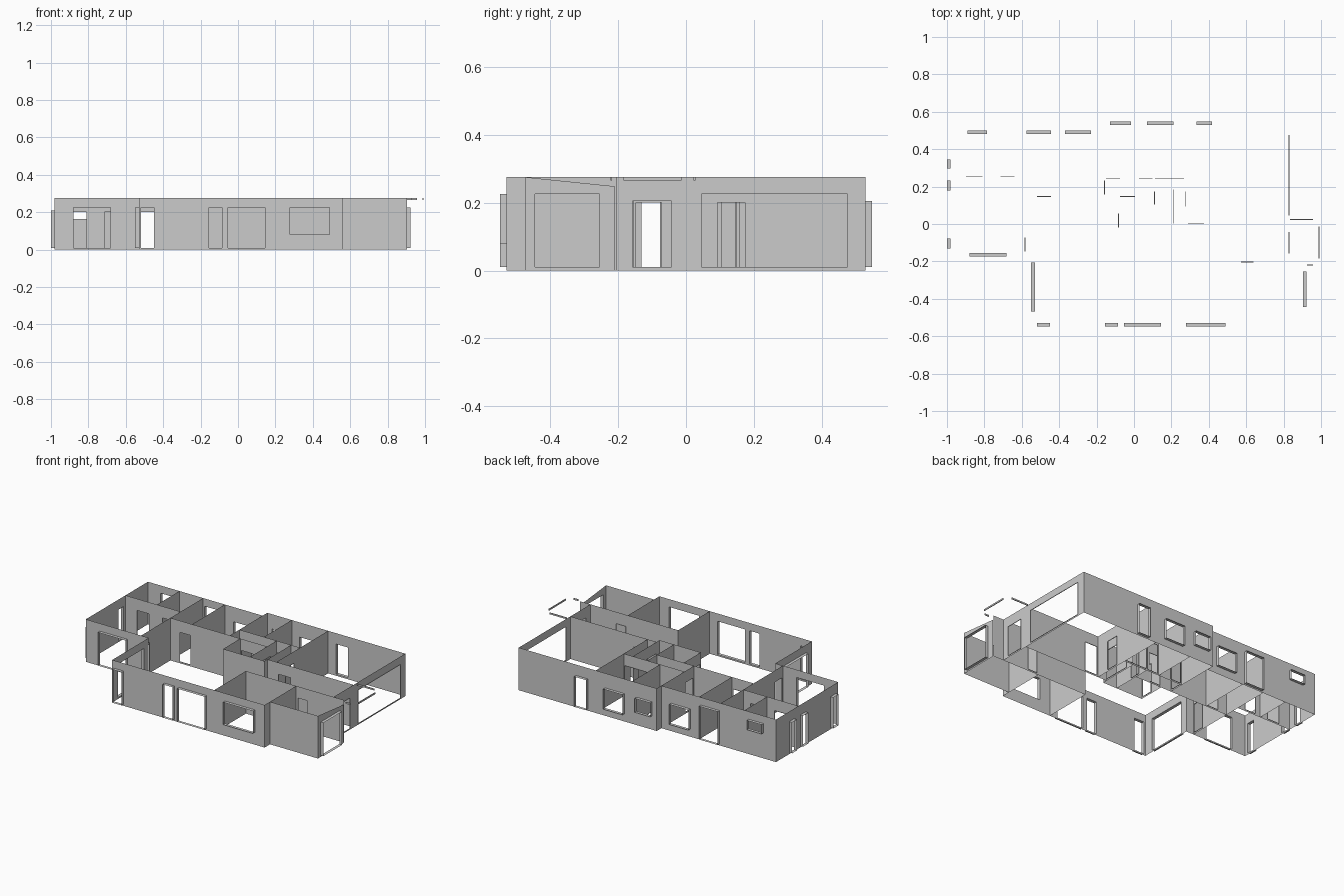
import bpy
import bmesh

if "Cube" in bpy.data.objects:
    bpy.data.objects.remove(bpy.data.objects["Cube"], do_unlink=True)

TOP = 0.275
DOOR = (0.01, 0.2)
TALL = (0.01, 0.225)
WINDOW = (0.05, 0.18)

plaster = bpy.data.materials.new("plaster_grey")
plaster.use_nodes = True
grey = (0.6, 0.6, 0.6, 1)
plaster.diffuse_color = grey
plaster.node_tree.nodes["Principled BSDF"].inputs["Base Color"].default_value = grey


def finish(name, bm):
    bmesh.ops.remove_doubles(bm, verts=bm.verts, dist=0.0002)
    mesh = bpy.data.meshes.new(name)
    bm.to_mesh(mesh)
    bm.free()
    mesh.materials.append(plaster)
    obj = bpy.data.objects.new(name, mesh)
    bpy.context.collection.objects.link(obj)
    return obj


def wall(name, axis, pos, start, end, openings=(), depth=0.004, end_top=TOP):
    """Sheet wall along an axis; each opening gets a reveal of the given depth."""
    bm = bmesh.new()

    def point(a, z, off=0.0):
        if z == TOP:
            z += (end_top - TOP) * (a - start) / (end - start)
        return bm.verts.new((a, pos + off, z) if axis == "x" else (pos + off, a, z))

    def quad(corners):
        bm.faces.new([point(*c) for c in corners])

    # Grid the sheet at the opening edges and leave the holes out
    cuts = sorted({start, end} | {v for o in openings for v in o[:2]})
    levels = sorted({0.0, TOP} | {v for o in openings for v in o[2]})
    for a, b in zip(cuts, cuts[1:]):
        for lo, hi in zip(levels, levels[1:]):
            m, h = (a + b) / 2, (lo + hi) / 2
            if any(o[0] < m < o[1] and o[2][0] < h < o[2][1] for o in openings):
                continue
            quad([(a, lo), (b, lo), (b, hi), (a, hi)])
    # Reveals around the holes
    for a, b, (lo, hi) in openings:
        ring = [(a, lo), (b, lo), (b, hi), (a, hi)]
        for p, q in zip(ring, ring[1:] + ring[:1]):
            quad([p, q, (*q, depth), (*p, depth)])
    return finish(name, bm)


OUT = 0.02

# Outer walls
wall("back_wall_west", "x", 0.48, -0.98, -0.16,
     [(-0.89, -0.785, (0.165, 0.225)), (-0.576, -0.443, TALL), (-0.368, -0.229, WINDOW)], OUT)
wall("back_wall_step", "y", -0.16, 0.48, 0.528)
wall("back_wall_east", "x", 0.528, -0.16, 0.827,
     [(-0.128, -0.016, (0.09, 0.18)), (0.07, 0.21, WINDOW), (0.333, 0.417, (0.01, 0.205))], OUT)
wall("west_wall", "y", -0.98, -0.155, 0.48,
     [(-0.131, -0.077, (0.01, 0.21)), (0.179, 0.232, (0.01, 0.21)), (0.296, 0.344, (0.01, 0.21))], -OUT)
wall("bedroom_front_wall", "x", -0.155, -0.98, -0.53, [(-0.88, -0.683, TALL)], -OUT)
wall("living_west_wall", "y", -0.53, -0.528, -0.155, [(-0.467, -0.205, TALL)], -OUT)
wall("front_wall", "x", -0.528, -0.53, 0.56,
     [(-0.518, -0.448, TALL), (-0.155, -0.085, TALL), (-0.053, 0.144, TALL),
      (0.277, 0.49, (0.08, 0.225))], -OUT)
wall("east_wall", "y", 0.827, -0.205, 0.528,
     [(-0.158, -0.043, (0.01, 0.205)), (0.045, 0.475, TALL)])

# Garage
wall("garage_west_wall", "y", 0.56, -0.528, -0.205)
wall("garage_front_wall", "x", -0.473, 0.56, 0.903)
wall("garage_east_wall", "y", 0.903, -0.473, -0.21, [(-0.445, -0.255, TALL)], OUT, 0.248)

# Inner walls
wall("hall_front_wall", "x", -0.205, 0.2, 0.903, [(0.572, 0.64, DOOR)])
wall("hall_back_wall", "x", 0.0, 0.21, 0.827, [(0.288, 0.374, DOOR)])
wall("kitchen_side_wall", "y", 0.2, -0.528, -0.205)
wall("bedroom_back_wall", "x", 0.25, -0.98, -0.585, [(-0.897, -0.81, DOOR), (-0.715, -0.64, DOOR)])
wall("bath_divider", "y", -0.755, 0.25, 0.48)
wall("bedroom_east_wall", "y", -0.585, -0.155, 0.48, [(-0.147, -0.072, DOOR)])
wall("lobby_front_wall", "x", 0.145, -0.585, -0.16, [(-0.518, -0.443, DOOR)])
wall("lobby_divider", "y", -0.43, 0.145, 0.48)
wall("passage_west_wall", "y", -0.16, 0.145, 0.48, [(0.157, 0.232, DOOR)])
wall("passage_back_wall", "x", 0.243, -0.16, 0.275,
     [(-0.15, -0.075, DOOR), (0.027, 0.1, DOOR), (0.112, 0.267, DOOR)])
wall("back_room_divider", "y", 0.015, 0.243, 0.528)
wall("passage_front_wall", "x", 0.145, -0.16, 0.107, [(-0.075, 0.005, DOOR)])
wall("closet_west_wall", "y", -0.085, -0.03, 0.145, [(-0.02, 0.056, DOOR)])
wall("closet_front_wall", "x", -0.03, -0.085, 0.21)
wall("closet_divider", "y", 0.107, -0.03, 0.243, [(0.104, 0.173, DOOR)])
wall("closet_east_wall", "y", 0.21, -0.03, 0.243, [(0.003, 0.184, DOOR)])
wall("back_room_east_wall", "y", 0.275, 0.0, 0.528, [(0.093, 0.173, DOOR)])

# Porch beams under the roof line
for side, axis, pos, a, b in (("back", "x", 0.025, 0.834, 0.957),
                              ("outer", "y", 0.99, -0.184, -0.013),
                              ("front", "x", -0.22, 0.925, 0.957)):
    bm = bmesh.new()
    bmesh.ops.create_cube(bm, size=1)
    for v in bm.verts:
        along = (a + b) / 2 + v.co[0] * (b - a)
        across = pos + v.co[1] * 0.005
        height = 0.27 + v.co[2] * 0.01
        v.co = (along, across, height) if axis == "x" else (across, along, height)
    finish("porch_beam_" + side, bm)
